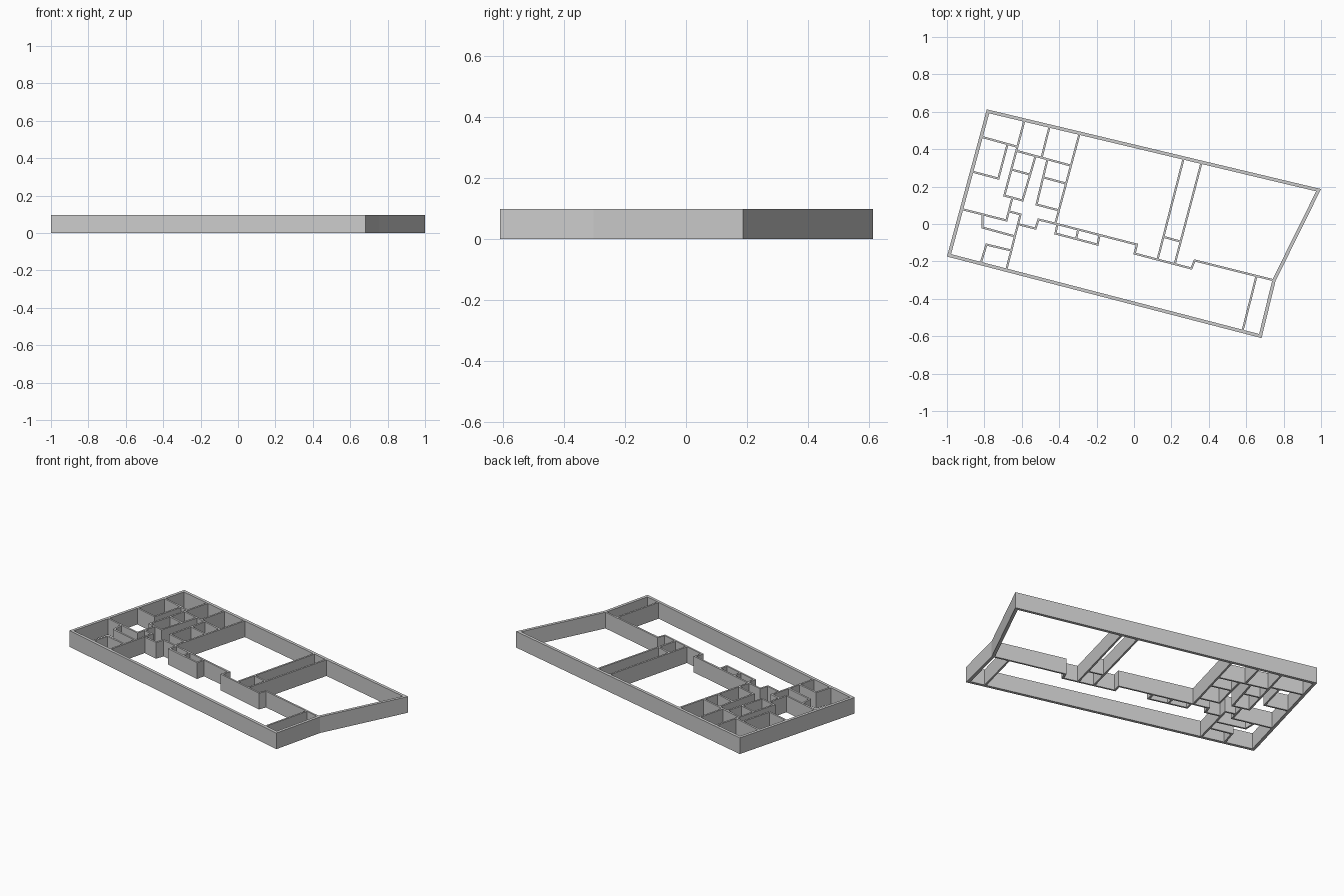
import bpy, bmesh
from mathutils import Vector

if "Cube" in bpy.data.objects:
    bpy.data.objects.remove(bpy.data.objects["Cube"])

H = 0.097      # wall height
THIN = 0.011   # partition thickness
THICK = 0.018  # outer wall thickness


def wall(name, pts, left, right, closed=False):
    """Extrude a mitred wall along a plan polyline, offset to its left and right."""
    p = [Vector(q) for q in pts]
    n = len(p)
    bm = bmesh.new()
    rings = []
    for i in range(n):
        into = (p[i] - p[i - 1]).normalized() if closed or i > 0 else None
        out = (p[(i + 1) % n] - p[i]).normalized() if closed or i < n - 1 else None
        a, b = into or out, out or into
        na, nb = Vector((-a.y, a.x)), Vector((-b.y, b.x))
        miter = (na + nb) / (1 + na.dot(nb))
        l, r = p[i] + miter * left, p[i] - miter * right
        rings.append([bm.verts.new((*q, z)) for q, z in ((l, 0), (r, 0), (r, H), (l, H))])
    for i in range(n if closed else n - 1):
        s, t = rings[i], rings[(i + 1) % n]
        for k in range(4):
            m = (k + 1) % 4
            bm.faces.new((s[k], s[m], t[m], t[k]))
    if not closed:
        bm.faces.new(rings[0])
        bm.faces.new(rings[-1])
    bmesh.ops.recalc_face_normals(bm, faces=bm.faces)
    me = bpy.data.meshes.new(name)
    bm.to_mesh(me)
    bm.free()
    bpy.context.collection.objects.link(bpy.data.objects.new(name, me))


def partitions(name, paths):
    for i, path in enumerate(paths, 1):
        wall(f"{name}_{i}", path, THIN / 2, THIN / 2)


# Outer shell, drawn clockwise along its outside face
wall("outer_wall", [(-.787, .613), (1, .187), (.757, -.304), (.682, -.61), (-1, -.174)],
     0, THICK, closed=True)

# Long stepped corridor wall
partitions("corridor_wall", [
    [(-.612, -.003), (-.527, -.024), (-.511, .024), (-.42, .002), (.016, -.11),
     (.003, -.158), (.307, -.238), (.324, -.195), (.751, -.302)]])

# Small rooms in the upper left
partitions("upper_room_wall", [
    [(-.815, .466), (-.628, .414)],
    [(-.676, .428), (-.725, .243), (-.869, .281)],
    [(-.586, .553), (-.693, .152), (-.596, .126), (-.527, .361)],
    [(-.625, .39), (-.34, .313)],
    [(-.655, .291), (-.559, .265)],
    [(-.452, .52), (-.495, .35)],
    [(-.463, .345), (-.521, .104), (-.398, .072)],
    [(-.484, .249), (-.366, .217)],
    [(-.291, .484), (-.42, .005)]])

# Small rooms in the lower left
partitions("lower_room_wall", [
    [(-.922, .08), (-.682, .019), (-.65, .142)],
    [(-.666, .067), (-.607, .051), (-.682, -.243)],
    [(-.81, .051), (-.81, -.019), (-.634, -.067)],
    [(-.82, -.211), (-.789, -.11), (-.655, -.142)]])

# Closets on the corridor
partitions("closet_wall", [
    [(-.409, 0), (-.42, -.051), (-.195, -.11), (-.184, -.059)],
    [(-.299, -.029), (-.309, -.08)]])

# Cross walls in the large halls
partitions("hall_wall", [
    [(.265, .35), (.126, -.19)],
    [(.361, .329), (.217, -.217)],
    [(.155, -.068), (.249, -.094)],
    [(.655, -.278), (.58, -.572)]])
